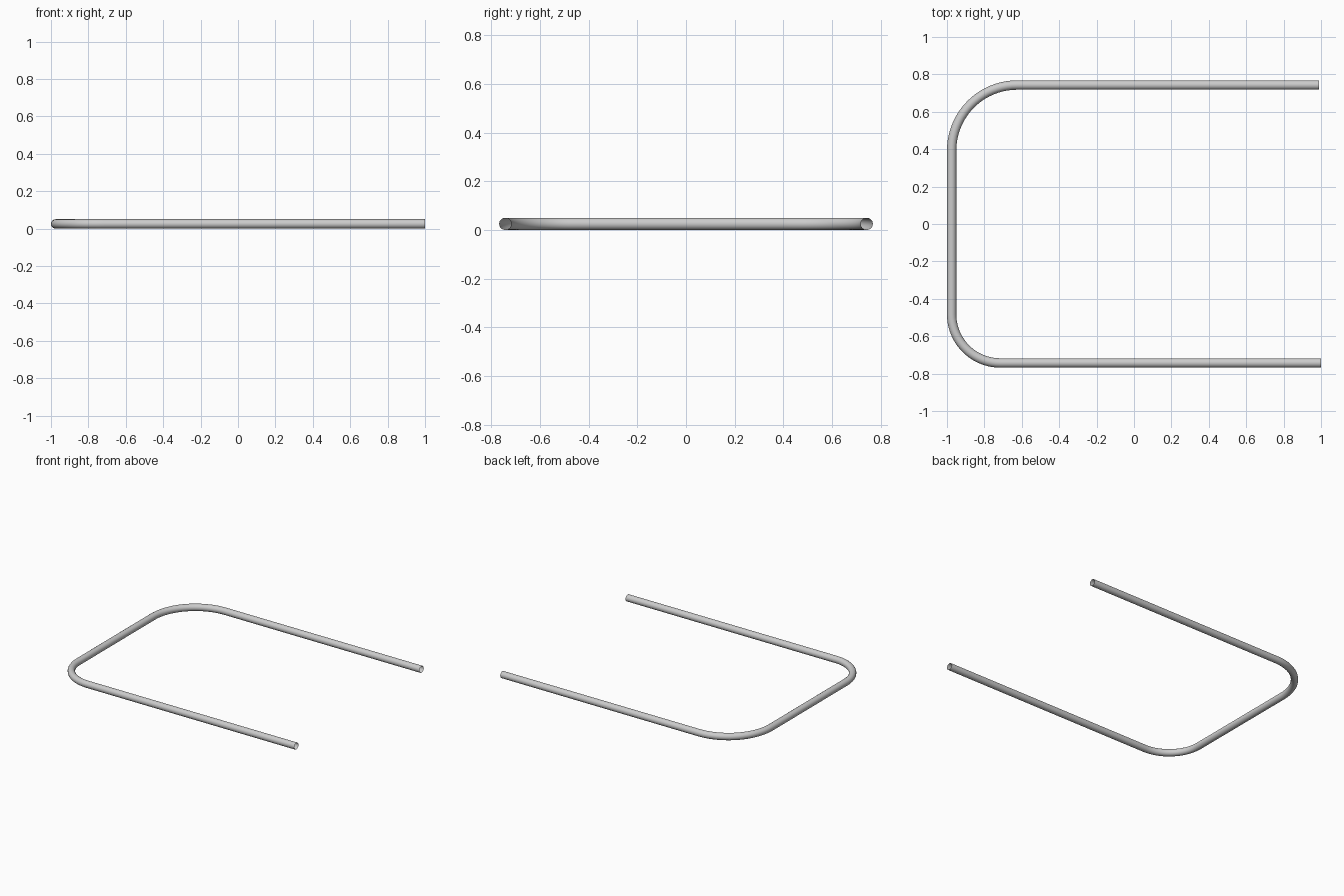
import bpy
from math import sin, cos, radians

if "Cube" in bpy.data.objects:
    bpy.data.objects.remove(bpy.data.objects["Cube"])

R = 0.025           # tube radius
Y, X = 0.743, -0.975  # centreline of the arms and the back bar


def bend(cx, cy, radius, start, end, steps=20):
    """Points along a rounded corner in the ground plane."""
    pts = []
    for i in range(steps + 1):
        a = radians(start + (end - start) * i / steps)
        pts.append((cx + radius * cos(a), cy + radius * sin(a), R))
    return pts


# Centreline: rear arm, wide bend, back bar, tighter bend, front arm
r_wide, r_tight = 0.35, 0.26
path = [(0.99, Y, R)]
path += bend(X + r_wide, Y - r_wide, r_wide, 90, 180)
path += bend(X + r_tight, -Y + r_tight, r_tight, 180, 270)
path += [(1.0, -Y, R)]

# Round open-ended tube swept along the centreline
curve = bpy.data.curves.new("bent_tube", 'CURVE')
curve.dimensions = '3D'
curve.bevel_depth = R
curve.bevel_resolution = 6
curve.use_fill_caps = False
spline = curve.splines.new('POLY')
spline.points.add(len(path) - 1)
for point, co in zip(spline.points, path):
    point.co = (*co, 1)
spline.use_smooth = True

tube = bpy.data.objects.new("bent_tube", curve)
bpy.context.collection.objects.link(tube)

# Turn into a smooth-shaded mesh
bpy.context.view_layer.objects.active = tube
tube.select_set(True)
bpy.ops.object.convert(target='MESH')
bpy.ops.object.shade_smooth_by_angle()
